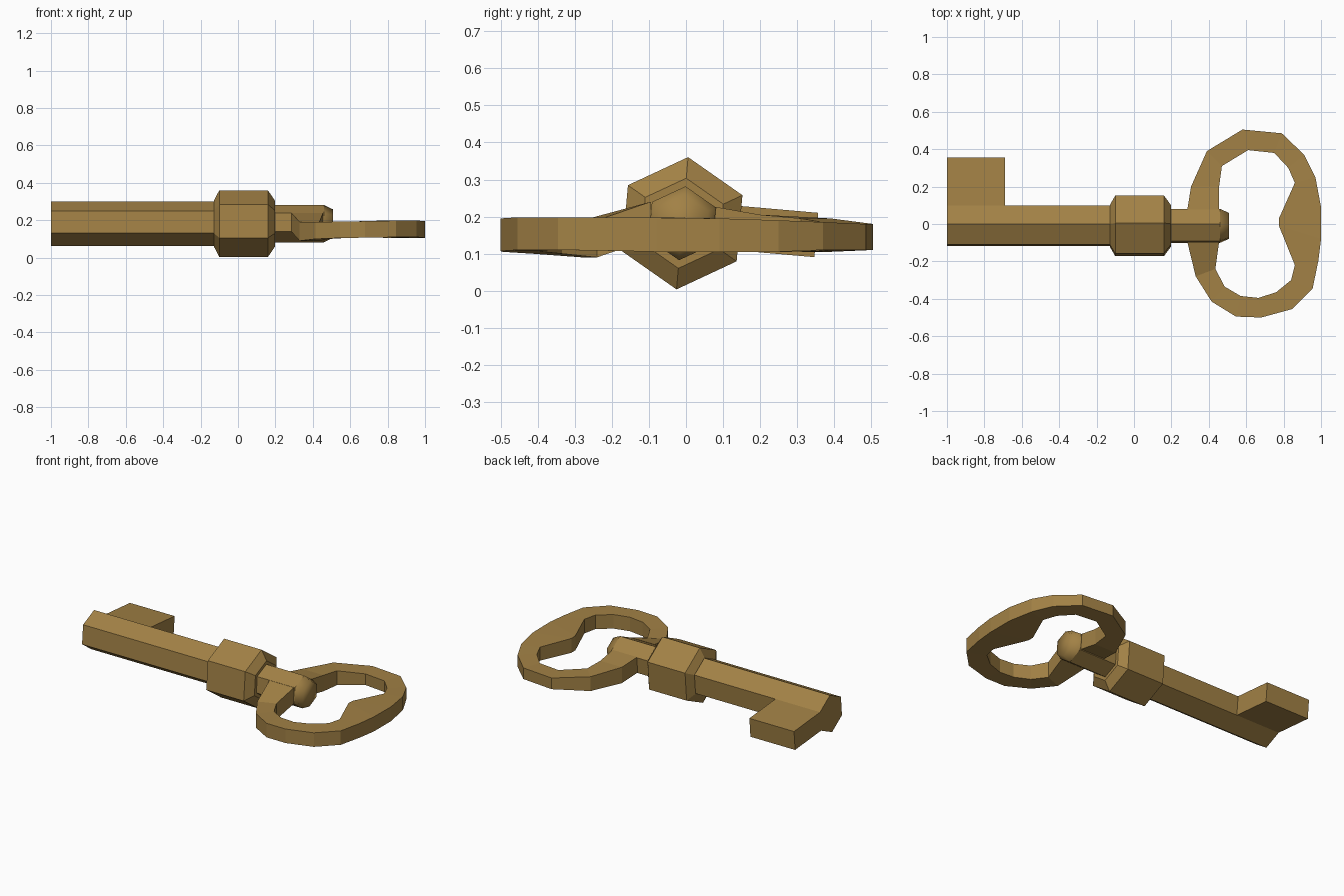
import bpy
import math

if "Cube" in bpy.data.objects:
    bpy.data.objects.remove(bpy.data.objects["Cube"])

CY, CZ = -0.01, 0.182   # axis of the key barrel
TILT = math.radians(25)  # first corner of the hexagon

brass = bpy.data.materials.new("brass")
brass.diffuse_color = (0.36, 0.22, 0.06, 1)
brass.use_nodes = True
brass.node_tree.nodes["Principled BSDF"].inputs["Base Color"].default_value = brass.diffuse_color


def add_mesh(name, verts, faces):
    me = bpy.data.meshes.new(name)
    me.from_pydata(verts, [], faces)
    me.materials.append(brass)
    ob = bpy.data.objects.new(name, me)
    bpy.context.collection.objects.link(ob)
    return ob


def corner(r, k):
    a = TILT + k * math.pi / 3
    return CY + r * math.cos(a), CZ + r * math.sin(a)


def loft(name, sections, closed=False):
    """Skin a list of equal-length point rings."""
    n, m = len(sections[0]), len(sections)
    verts = [p for s in sections for p in s]
    faces = []
    for i in range(m - 1):
        for k in range(n):
            k2 = (k + 1) % n
            faces.append((i * n + k, i * n + k2, (i + 1) * n + k2, (i + 1) * n + k))
    faces.append(tuple(reversed(range(n))))
    faces.append(tuple((m - 1) * n + k for k in range(n)))
    ob = add_mesh(name, verts, faces)
    bpy.context.view_layer.objects.active = ob
    ob.select_set(True)
    bpy.ops.object.mode_set(mode='EDIT')
    bpy.ops.mesh.select_all(action='SELECT')
    bpy.ops.mesh.normals_make_consistent(inside=False)
    bpy.ops.object.mode_set(mode='OBJECT')
    ob.select_set(False)
    return ob


def hex_part(name, profile):
    return loft(name, [[(x, *corner(r, k)) for k in range(6)] for x, r in profile])


# Hexagonal barrel, bevelled collar and neck with rounded tip
hex_part("shaft", [(-1.0, 0.12), (-0.12, 0.12)])
hex_part("collar", [(-0.128, 0.125), (-0.1, 0.179), (0.16, 0.179), (0.198, 0.122)])
neck = hex_part("neck", [(0.19, 0.1), (0.46, 0.1), (0.507, 0.077)])
for p in neck.data.polygons:
    p.use_smooth = p.center.x > 0.46

# Bit: the side face of the shaft pulled outward
(ty, tz), (by, bz) = corner(0.12, 0), corner(0.12, 5)
dy, dz = 0.259 * math.cos(math.radians(-5)), 0.259 * math.sin(math.radians(-5))
loft("bit", [[(x, ty, tz), (x, ty + dy, tz + dz), (x, by + dy, bz + dz), (x, by, bz)]
             for x in (-1.0, -0.69)])

# Bow: outer x, y / inner x, y / bottom z, top z
bow = [
    (.285, .075, .455, .075, .128, .227),
    (.305, .20, .455, .20, .105, .205),
    (.39, .39, .47, .31, .105, .195),
    (.58, .505, .61, .395, .11, .18),
    (.79, .485, .75, .38, .11, .18),
    (.91, .37, .825, .30, .11, .185),
    (.97, .25, .86, .22, .105, .19),
    (1.0, .09, .775, .03, .105, .195),
    (1.0, -.08, .775, -.01, .105, .197),
    (.985, -.20, .86, -.22, .108, .197),
    (.955, -.345, .84, -.30, .11, .198),
    (.845, -.455, .76, -.365, .11, .198),
    (.68, -.50, .665, -.395, .107, .195),
    (.545, -.495, .57, -.385, .105, .193),
    (.415, -.415, .485, -.335, .10, .19),
    (.33, -.28, .435, -.24, .09, .19),
    (.285, -.095, .455, -.095, .14, .24),
]
loft("bow", [[(ox, oy, lo), (ox, oy, hi), (ix, iy, hi), (ix, iy, lo)]
             for ox, oy, ix, iy, lo, hi in bow])
